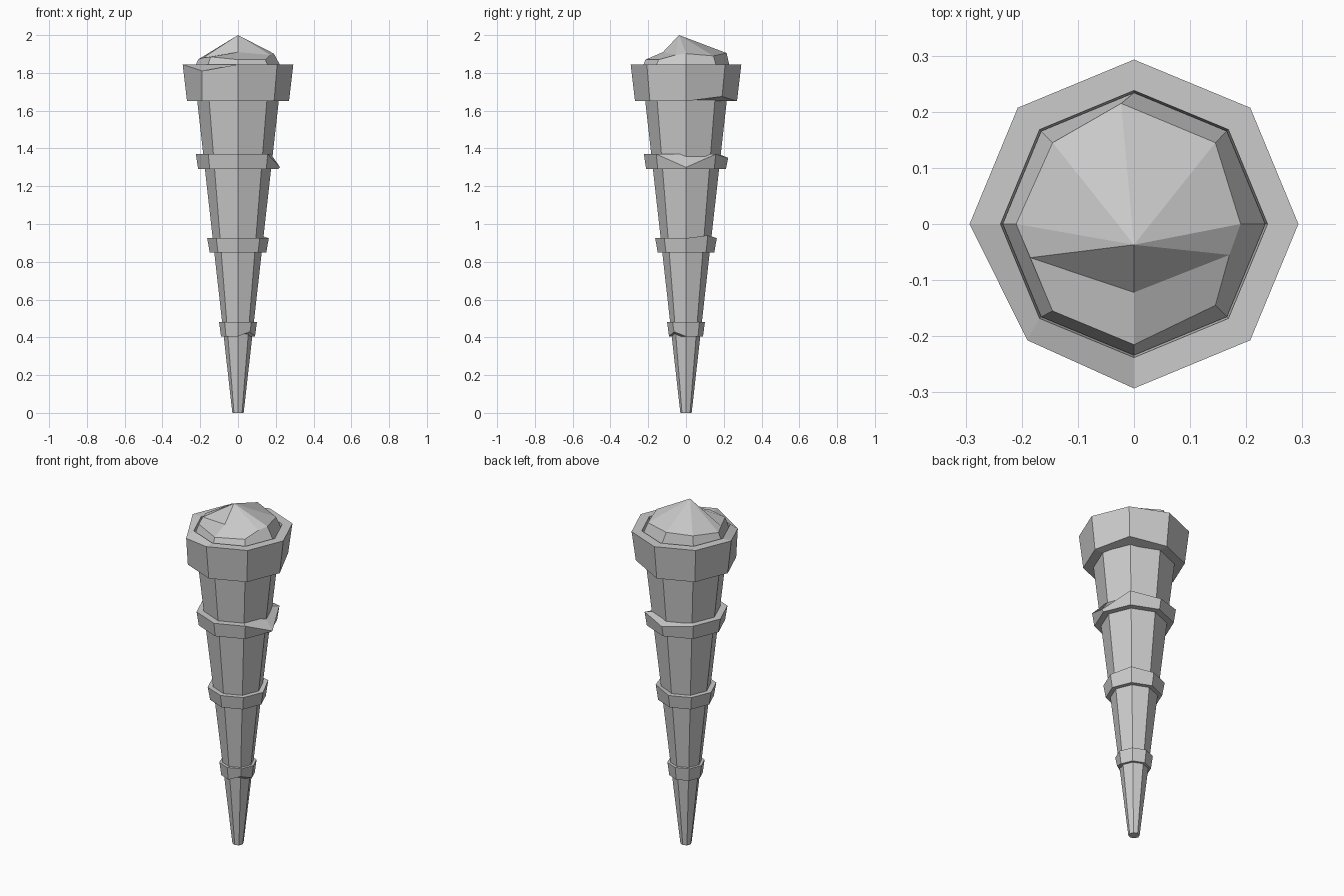
import bpy
import bmesh
import math
from mathutils import Vector

cube = bpy.data.objects.get("Cube")
if cube:
    bpy.data.objects.remove(cube, do_unlink=True)

SIDES = 8
stone = bpy.data.materials.new("stone_grey")
stone.use_nodes = True
GREY = (0.6, 0.6, 0.6, 1)
stone.diffuse_color = GREY
stone.node_tree.nodes["Principled BSDF"].inputs["Base Color"].default_value = GREY


def finish(name, bm):
    bmesh.ops.recalc_face_normals(bm, faces=bm.faces)
    mesh = bpy.data.meshes.new(name)
    bm.to_mesh(mesh)
    bm.free()
    mesh.materials.append(stone)
    obj = bpy.data.objects.new(name, mesh)
    bpy.context.collection.objects.link(obj)
    return obj


def add_ring(bm, radius, z):
    turn = math.tau / SIDES
    return [bm.verts.new((radius * math.cos(k * turn), radius * math.sin(k * turn), z))
            for k in range(SIDES)]


def bridge(bm, low, high):
    for k in range(len(low)):
        n = (k + 1) % len(low)
        bm.faces.new((low[k], low[n], high[n], high[k]))


def loft(name, profile, chips=(), closed=False):
    """Eight-sided loft; each chip is (ring, corner, offset)."""
    bm = bmesh.new()
    rings = [add_ring(bm, r, z) for r, z in profile]
    for ring, corner, offset in chips:
        rings[ring][corner].co += Vector(offset)
    for low, high in zip(rings, rings[1:]):
        bridge(bm, low, high)
    if closed:
        bridge(bm, rings[-1], rings[0])
    else:
        bm.faces.new(rings[0])
        bm.faces.new(rings[-1])
    # split bent quads cleanly
    bent = [f for f in bm.faces if len(f.verts) == 4 and
            max(abs((v.co - f.calc_center_median()).dot(f.normal)) for v in f.verts) > 0.003]
    bmesh.ops.triangulate(bm, faces=bent)
    return finish(name, bm)


def body_radius(z):
    return 0.03 + 0.1125 * z


# Tapered shaft
loft("shaft", [(body_radius(0), 0), (body_radius(1.7), 1.7)])

# Collars with chipped corners
collars = [
    ("lower_collar", 0.405, 0.48, 0.09, 0.1, [(1, 7, (0, 0, 0.025))]),
    ("middle_collar", 0.85, 0.925, 0.15, 0.163, [(2, 1, (0, 0, 0.015))]),
    ("upper_collar", 1.29, 1.37, 0.211, 0.223,
     [(2, 0, (0, 0, -0.07)), (2, 2, (0, 0, -0.02))]),
]
for name, z0, z1, r0, r1, chips in collars:
    loft(name, [(body_radius(z0) - 0.01, z0), (r0, z0), (r1, z1),
                (body_radius(z1) - 0.01, z1)], chips, closed=True)

# Cup at the top, with a shallow recess
loft("cup", [(0.2, 1.65), (0.27, 1.65), (0.293, 1.845), (0.238, 1.845), (0.23, 1.78)],
     [(1, 1, (0, 0, 0.025)), (2, 5, (0.017, 0, -0.035))])

# Faceted gem with a notched front
bm = bmesh.new()
base = add_ring(bm, 0.234, 1.82)
rim = [bm.verts.new(p) for p in (
    (0.19, 0, 1.902), (0.145, 0.145, 1.89), (-0.023, 0.215, 1.905), (-0.145, 0.145, 1.89),
    (-0.21, 0, 1.872), (-0.145, -0.155, 1.885), (0, -0.215, 1.87), (0.145, -0.145, 1.87))]
bridge(bm, base, rim)
bm.faces.new(base)
peak = bm.verts.new((0, -0.037, 2))
notch = bm.verts.new((0, -0.122, 1.91))
left_notch = bm.verts.new((0.17, -0.055, 1.895))
right_notch = bm.verts.new((-0.185, -0.06, 1.88))
for k in range(4):
    bm.faces.new((rim[k], rim[k + 1], peak))
for face in ((rim[4], right_notch, peak), (right_notch, notch, peak),
             (notch, left_notch, peak), (left_notch, rim[0], peak),
             (rim[4], rim[5], right_notch), (rim[7], rim[0], left_notch),
             (rim[5], rim[6], notch, right_notch), (rim[6], rim[7], left_notch, notch)):
    bm.faces.new(face)
finish("gem", bm)
